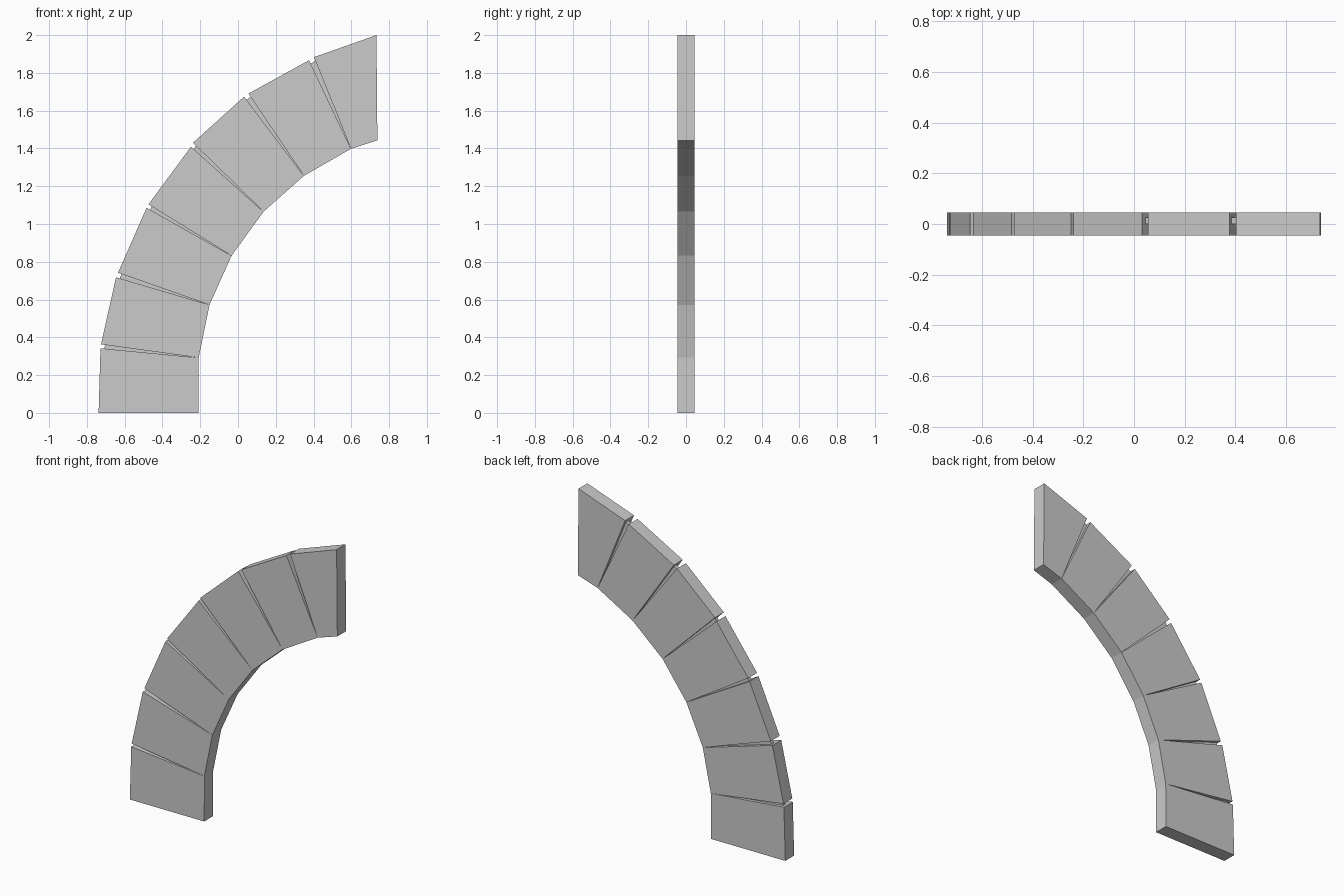
import bpy
import bmesh
from mathutils import Vector

if "Cube" in bpy.data.objects:
    bpy.data.objects.remove(bpy.data.objects["Cube"])


def plate(name, outline, y0, y1):
    """Extrude an x-z outline between two depths."""
    bm = bmesh.new()
    face = bm.faces.new([bm.verts.new((x, y0, z)) for x, z in outline])
    ext = bmesh.ops.extrude_face_region(bm, geom=[face])
    verts = [g for g in ext["geom"] if isinstance(g, bmesh.types.BMVert)]
    bmesh.ops.translate(bm, verts=verts, vec=(0, y1 - y0, 0))
    bmesh.ops.recalc_face_normals(bm, faces=bm.faces[:])
    mesh = bpy.data.meshes.new(name)
    bm.to_mesh(mesh)
    bm.free()
    obj = bpy.data.objects.new(name, mesh)
    bpy.context.collection.objects.link(obj)
    return obj


# Outer edge of each arch stone: lower corner, upper corner
outer = [
    ((-.738, 0), (-.728, .342)),
    ((-.725, .363), (-.646, .718)),
    ((-.635, .742), (-.484, 1.086)),
    ((-.474, 1.104), (-.249, 1.409)),
    ((-.238, 1.43), (.032, 1.674)),
    ((.055, 1.69), (.376, 1.867)),
    ((.402, 1.883), (.733, 2.0)),
]
# Inner edge, shared joint points
inner = [(-.209, 0), (-.208, .292), (-.151, .572), (-.034, .832),
         (.135, 1.065), (.349, 1.255), (.598, 1.398), (.738, 1.443)]

# Wedge-shaped arch stones
for i, (low, high) in enumerate(outer):
    plate(f"arch_stone_{i + 1}", [low, high, inner[i + 1], inner[i]], -.045, .045)

# Thin recessed filler inside each open joint
for i in range(len(outer) - 1):
    tip = Vector(inner[i + 1])
    a = Vector(outer[i][1]).lerp(tip, .04)
    b = Vector(outer[i + 1][0]).lerp(tip, .04)
    plate(f"joint_filler_{i + 1}", [a, b, tip], 0, .025)
